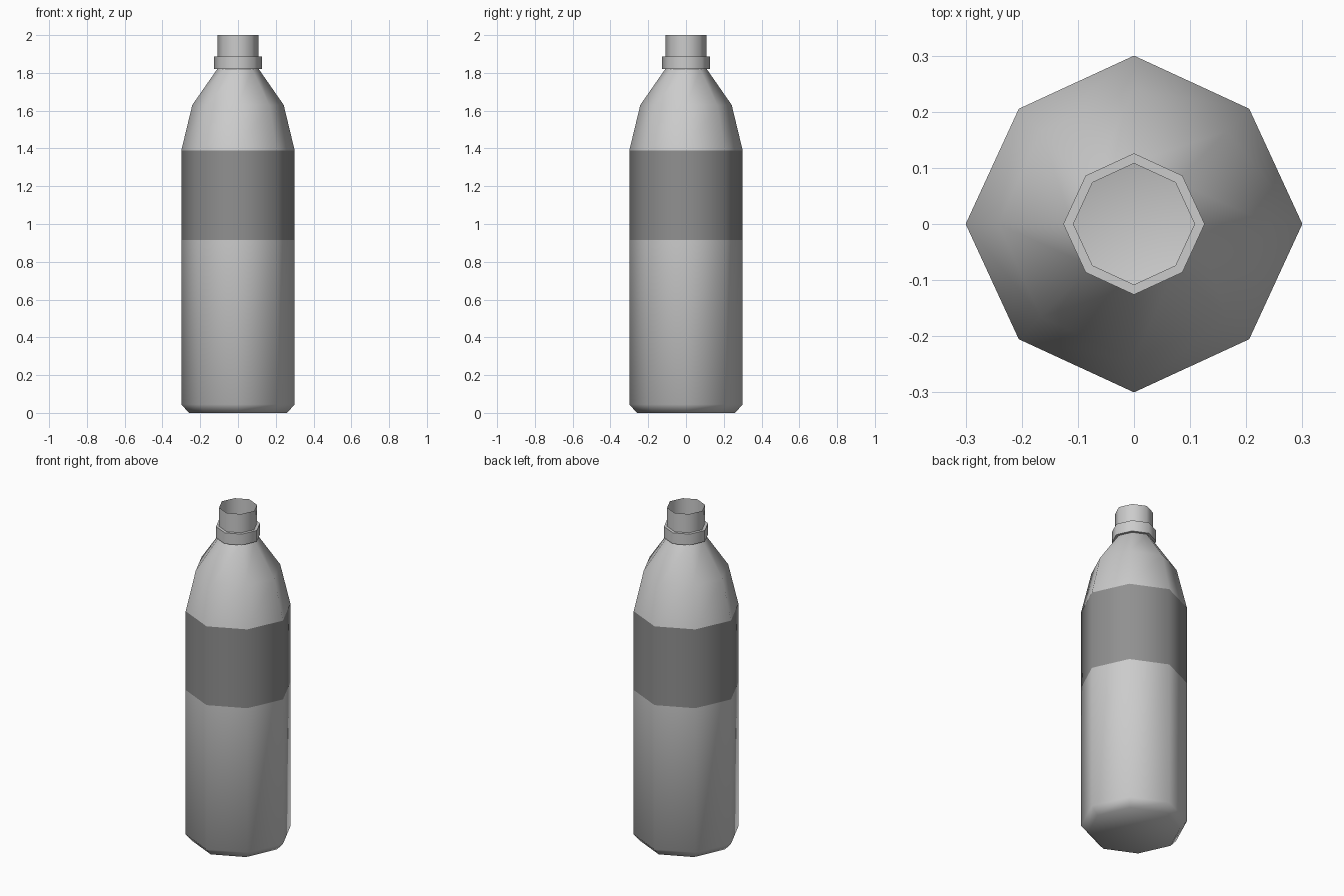
import bpy, bmesh, math

if "Cube" in bpy.data.objects:
    bpy.data.objects.remove(bpy.data.objects["Cube"])

SIDES = 8
DIAGONAL = 0.968  # corners between the axes sit slightly inward


def ring_point(r, z, i):
    a = 2 * math.pi * i / SIDES
    k = r * (DIAGONAL if i % 2 else 1.0)
    return (k * math.cos(a), k * math.sin(a), z)


def lathe(name, profile, close_bottom=False):
    """Sweep (radius, height) points round z into an eight-sided shell."""
    bm = bmesh.new()
    rings = [[bm.verts.new(ring_point(r, z, i)) for i in range(SIDES)] for r, z in profile]
    for lo, hi in zip(rings, rings[1:]):
        for i in range(SIDES):
            j = (i + 1) % SIDES
            bm.faces.new((lo[i], lo[j], hi[j], hi[i]))
    if close_bottom:
        bm.faces.new(rings[0][::-1])
    mesh = bpy.data.meshes.new(name)
    bm.to_mesh(mesh)
    bm.free()
    obj = bpy.data.objects.new(name, mesh)
    bpy.context.collection.objects.link(obj)
    bpy.ops.object.select_all(action='DESELECT')
    obj.select_set(True)
    bpy.context.view_layer.objects.active = obj
    bpy.ops.object.shade_smooth_by_angle(angle=math.radians(60))
    return obj


# Lower body with chamfered, closed base
lathe("lower_body", [(0.26, 0.0), (0.3, 0.045), (0.3, 0.915)], close_bottom=True)

# Dark label band
label = lathe("label_band", [(0.3, 0.915), (0.3, 1.39)])
dark = bpy.data.materials.new("dark_grey")
dark.diffuse_color = (0.28, 0.28, 0.28, 1)
dark.use_nodes = True
dark.node_tree.nodes["Principled BSDF"].inputs["Base Color"].default_value = dark.diffuse_color
label.data.materials.append(dark)

# Tapering shoulder
lathe("shoulder", [(0.3, 1.39), (0.242, 1.63), (0.11, 1.82)])

# Collar and open neck
lathe("collar_and_neck", [(0.11, 1.82), (0.126, 1.82), (0.126, 1.887),
                          (0.108, 1.887), (0.108, 2.0)])
